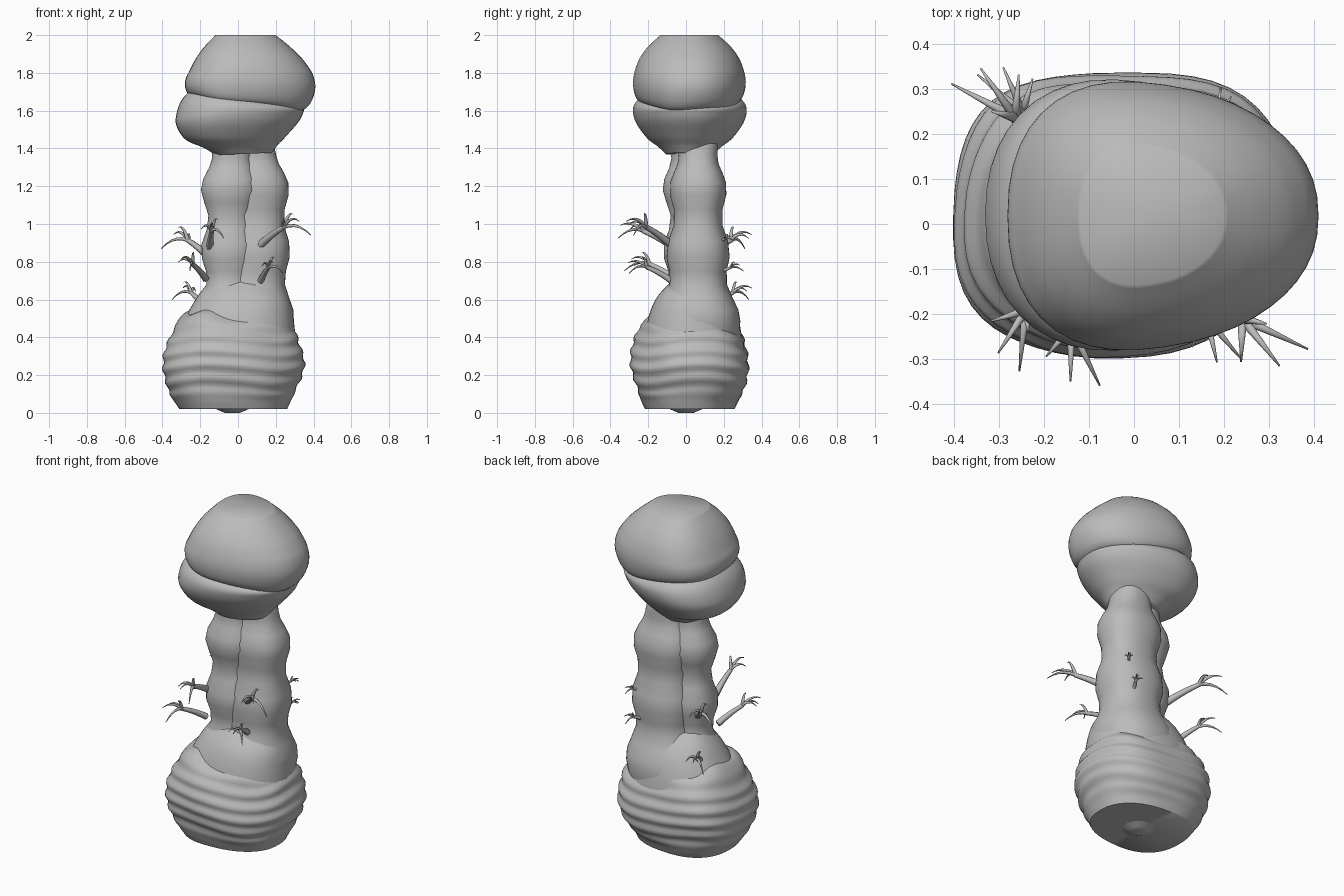
import bpy, bmesh, math
from mathutils import Vector

if "Cube" in bpy.data.objects:
    bpy.data.objects.remove(bpy.data.objects["Cube"])

grey = bpy.data.materials.new("neutral_grey")
grey.diffuse_color = (0.5, 0.5, 0.5, 1)
grey.use_nodes = True
grey.node_tree.nodes["Principled BSDF"].inputs["Base Color"].default_value = grey.diffuse_color


def finish(name, bm):
    bmesh.ops.recalc_face_normals(bm, faces=bm.faces)
    mesh = bpy.data.meshes.new(name)
    bm.to_mesh(mesh)
    bm.free()
    mesh.materials.append(grey)
    ob = bpy.data.objects.new(name, mesh)
    bpy.context.collection.objects.link(ob)
    bpy.ops.object.select_all(action='DESELECT')
    ob.select_set(True)
    bpy.context.view_layer.objects.active = ob
    bpy.ops.object.shade_smooth_by_angle(angle=math.radians(65))


def clamp(t):
    return max(0, min(1, t))


def bridge(bm, rings):
    """Skin a stack of rings and close both ends."""
    for a, b in zip(rings, rings[1:]):
        for s in range(len(a)):
            n = (s + 1) % len(a)
            bm.faces.new((a[s], a[n], b[n], b[s]))
    for ring in (rings[0], rings[-1]):
        mid = bm.verts.new(sum((v.co for v in ring), Vector()) / len(ring))
        for s in range(len(ring)):
            bm.faces.new((ring[s], ring[(s + 1) % len(ring)], mid))


def spline(rows, t):
    """Catmull-Rom blend of the row tuples at position t."""
    i = min(int(t), len(rows) - 2)
    f = t - i
    p = [rows[max(0, min(len(rows) - 1, i + k))] for k in (-1, 0, 1, 2)]
    return [0.5 * (2 * b + (c - a) * f + (2 * a - 5 * b + 4 * c - d) * f * f
                   + (3 * b - a - 3 * c + d) * f ** 3) for a, b, c, d in zip(*p)]


def loft(name, rows, yc, power=2.0, taper=0.0, sides=44, sub=6, warp=None):
    """Body through rows of (z, xmin, xmax, half depth); warp gives lift and swell."""
    bm = bmesh.new()
    rings = []
    for k in range((len(rows) - 1) * sub + 1):
        z, x0, x1, hy = spline(rows, k / sub)
        ring = []
        for s in range(sides):
            a = 2 * math.pi * s / sides
            c, d = math.cos(a), math.sin(a)
            u = math.copysign(abs(c) ** (2 / power), c)
            v = math.copysign(abs(d) ** (2 / power), d) * (1 - taper * u)
            x = (x0 + x1) / 2 + u * (x1 - x0) / 2
            lift, swell = warp(a, x, z) if warp else (0, 0)
            ring.append(bm.verts.new((x + u * swell, yc + v * (hy + swell), z + lift)))
        rings.append(ring)
    bridge(bm, rings)
    finish(name, bm)


# Domed cap with a tilted rim and a flattened crown
loft("cap_dome", [
    (1.63, -0.20, 0.28, 0.20),
    (1.66, -0.27, 0.36, 0.27),
    (1.75, -0.278, 0.41, 0.292),
    (1.85, -0.238, 0.36, 0.27),
    (1.93, -0.185, 0.285, 0.222),
    (2.00, -0.12, 0.20, 0.15)], 0.018, power=2.3, taper=0.17,
    warp=lambda a, x, z: ((-0.13 * x + 0.006 * math.sin(4 * a)) * clamp((1.8 - z) / 0.12), 0))

# Swollen underside of the cap
loft("cap_underside", [
    (1.37, -0.12, 0.18, 0.125),
    (1.41, -0.18, 0.21, 0.165),
    (1.46, -0.28, 0.26, 0.225),
    (1.55, -0.33, 0.335, 0.285),
    (1.63, -0.305, 0.345, 0.29),
    (1.69, -0.23, 0.28, 0.22)], 0.02, power=2.2, taper=0.16,
    warp=lambda a, x, z: ((0.04 - 0.18 * clamp((z - 1.58) / 0.1)) * x, 0))


# Two fused stems that swell and pinch at regular intervals
def bulges(size):
    return lambda a, x, z: (0, clamp((1.42 - z) / 0.1) * size
                            * math.cos(2 * math.pi * (z - 0.86) / 0.335))


loft("left_stem", [
    (0.40, -0.25, 0.14, 0.18),
    (0.75, -0.18, 0.085, 0.12),
    (1.18, -0.175, 0.095, 0.118),
    (1.46, -0.13, 0.08, 0.10)], 0.016, power=2.2, warp=bulges(0.022))
loft("right_stem", [
    (0.40, -0.18, 0.29, 0.23),
    (0.75, -0.09, 0.262, 0.16),
    (1.22, -0.075, 0.25, 0.132),
    (1.44, -0.02, 0.18, 0.10)], 0.064, power=2.3, warp=bulges(0.018))

# Flared skirt where the stems enter the bulb
loft("stem_skirt", [
    (0.25, -0.33, 0.31, 0.27),
    (0.45, -0.30, 0.30, 0.25),
    (0.60, -0.225, 0.27, 0.20),
    (0.70, -0.15, 0.19, 0.11)], 0.038, power=2.3)


# Bulb with wavy horizontal ribs, a fuller back corner and an uneven upper edge
def ribs(a, x, z):
    fade = clamp(min((z - 0.06) / 0.08, (0.5 - z) / 0.08))
    edge = clamp((z - 0.42) / 0.08)
    lift = fade * 0.014 * math.sin(3 * a + 1) + edge * (0.012 * math.sin(5 * a) - 0.08 * x)
    swell = 0.006 * math.sin(2 * math.pi * z / 0.075) + 0.005 * math.sin(5 * a + 9 * z)
    return lift, fade * (swell + 0.025 * max(0, math.cos(a - 0.8)) ** 6)


loft("ribbed_bulb", [
    (0.02, -0.31, 0.26, 0.235),
    (0.11, -0.365, 0.30, 0.275),
    (0.24, -0.40, 0.345, 0.31),
    (0.36, -0.382, 0.322, 0.295),
    (0.48, -0.31, 0.275, 0.24),
    (0.53, -0.22, 0.20, 0.17)], 0.02,
    power=2.4, taper=0.08, sides=56, sub=9, warp=ribs)

# Small knot under the bulb
loft("bottom_knot", [(0.0, -0.07, 0.01, 0.04), (0.03, -0.14, 0.08, 0.11)], 0, sides=16)


def horn(bm, a, b, r0, r1, arch, sides=7, steps=5):
    """Tapered tube from a to b that arches upwards midway."""
    side = (b - a).cross(Vector((0, 0, 1))).normalized()
    up = side.cross(b - a).normalized()
    rings = []
    for k in range(steps + 1):
        t = k / steps
        p = a.lerp(b, t) + Vector((0, 0, arch * 4 * t * (1 - t)))
        r = r0 + (r1 - r0) * t
        rings.append([bm.verts.new(p + r * (math.cos(q) * side + math.sin(q) * up))
                      for q in (2 * math.pi * s / sides for s in range(sides))])
    bridge(bm, rings)


def heading(degrees, length, rise):
    q = math.radians(degrees)
    return Vector((length * math.cos(q), length * math.sin(q), rise))


# Twigs: a rising stalk that ends in a fan of four curved fingers
fan = [(22, 0.15, -0.04), (-5, 0.125, 0.03), (-45, 0.09, 0.01), (35, 0.05, 0.065)]


def twig(name, x, y, z, turn, reach):
    bm = bmesh.new()
    size = reach * 6
    root = Vector((x, y, z))
    fork = root + heading(turn, reach, reach * 0.52)
    r = 0.005 + 0.016 * size
    horn(bm, root, fork, r, r * 0.6, 0.006)
    for swing, length, rise in fan:
        tip = fork + size * heading(turn + swing, length, rise)
        horn(bm, fork, tip, r * 0.55, 0.002, 0.025 * size)
    finish("twig_" + name, bm)


twig("front_right_upper", 0.12, -0.08, 0.89, -47, 0.178)
twig("front_right_lower", 0.12, -0.08, 0.70, -72, 0.135)
twig("front_left_upper", -0.15, -0.07, 0.88, -86, 0.16)
twig("front_left_lower", -0.17, -0.06, 0.71, -118, 0.15)
twig("back_left_upper", -0.15, 0.10, 0.82, 130, 0.178)
twig("back_left_lower", -0.18, 0.12, 0.56, 118, 0.145)
twig("back_right_upper", 0.17, 0.16, 0.89, 50, 0.06)
twig("back_right_lower", 0.15, 0.17, 0.73, 62, 0.075)
